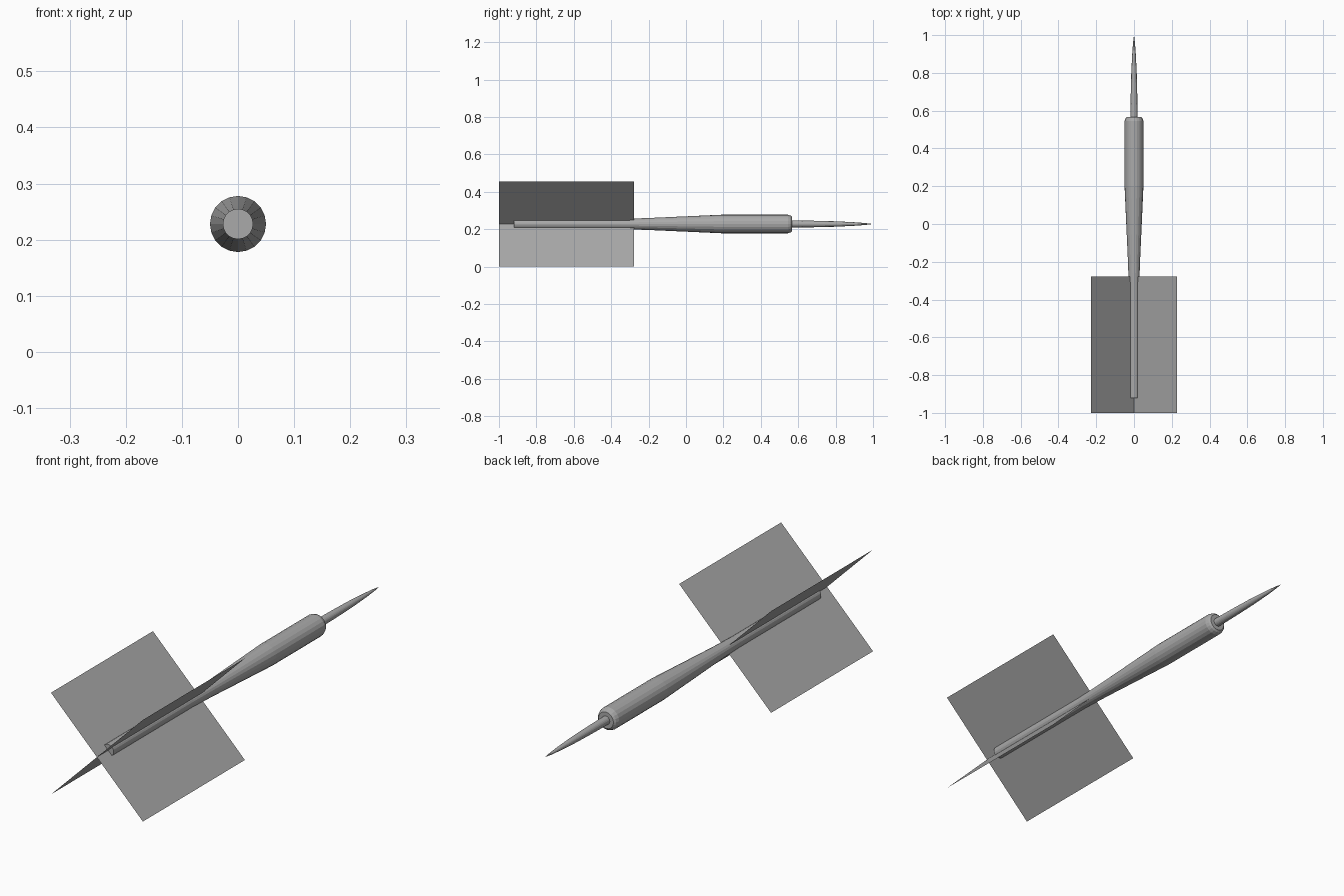
import bpy
import bmesh
from math import cos, sin, tau

cube = bpy.data.objects.get("Cube")
if cube:
    bpy.data.objects.remove(cube, do_unlink=True)

AXIS_Z = 0.228
SIDES = 20

grey = bpy.data.materials.new("plain grey")
grey.use_nodes = True
colour = (0.4, 0.4, 0.4, 1)
grey.diffuse_color = colour
grey.node_tree.nodes["Principled BSDF"].inputs["Base Color"].default_value = colour


def finish(name, bm, recalc=True):
    if recalc:
        bmesh.ops.recalc_face_normals(bm, faces=bm.faces)
    mesh = bpy.data.meshes.new(name)
    bm.to_mesh(mesh)
    bm.free()
    mesh.materials.append(grey)
    obj = bpy.data.objects.new(name, mesh)
    bpy.context.collection.objects.link(obj)
    return obj


def turned(name, profile):
    """Sweep (y, radius) pairs around the long axis; radius 0 makes a tip."""
    bm = bmesh.new()
    rings = []
    for y, r in profile:
        count = SIDES if r else 1
        rings.append([bm.verts.new((r * cos(tau * i / SIDES), y,
                                    AXIS_Z + r * sin(tau * i / SIDES)))
                      for i in range(count)])
    for a, b in zip(rings, rings[1:]):
        for i in range(SIDES):
            j = (i + 1) % SIDES
            if len(b) == 1:
                bm.faces.new((a[i], a[j], b[0]))
            else:
                bm.faces.new((a[i], a[j], b[j], b[i]))
    for ring in (rings[0], rings[-1]):
        if len(ring) > 1:
            bm.faces.new(ring)
    return finish(name, bm)


# Shaft and barrel in one turned piece, with a rounded nose
turned("barrel", [(-0.92, 0.027), (-0.35, 0.027), (-0.2, 0.032), (0.2, 0.05),
                  (0.545, 0.05), (0.56, 0.045), (0.567, 0.037)])

# Slim needle
turned("point", [(0.56, 0.019), (0.68, 0.0175), (0.8, 0.0145),
                 (0.9, 0.0095), (0.96, 0.005), (1.0, 0)])

# Two flat flights crossing at the axis
for name, side in (("flight_rising_left", 1), ("flight_rising_right", -1)):
    bm = bmesh.new()
    corners = [(-0.228 * side, -1, 0), (0.228 * side, -1, 2 * AXIS_Z),
               (0.228 * side, -0.277, 2 * AXIS_Z), (-0.228 * side, -0.277, 0)]
    bm.faces.new([bm.verts.new(c) for c in corners])
    finish(name, bm, recalc=False)
